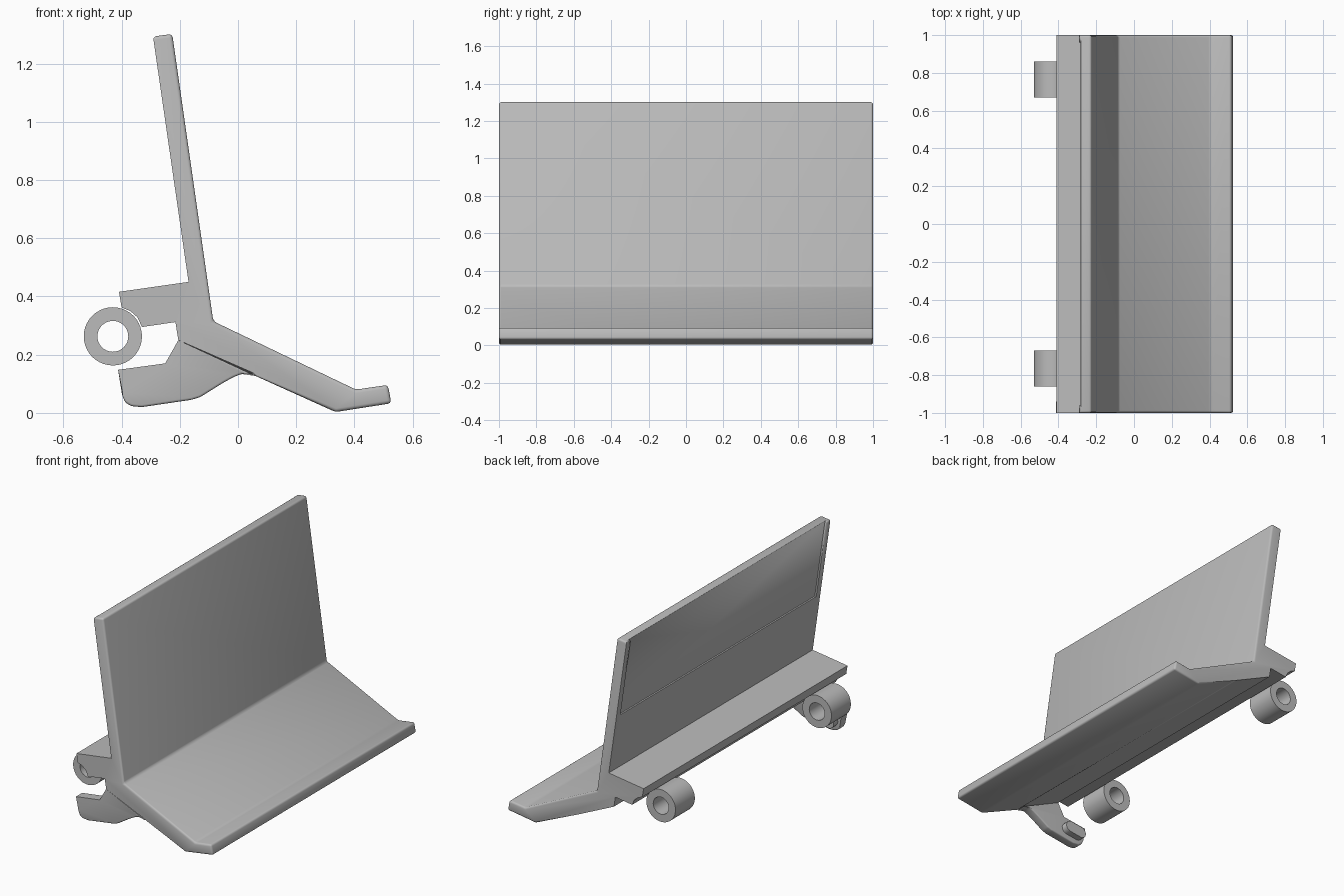
import bpy, bmesh, math

if "Cube" in bpy.data.objects:
    bpy.data.objects.remove(bpy.data.objects["Cube"])

grey = bpy.data.materials.new("plain grey")
grey.use_nodes = True
colour = (0.5, 0.5, 0.5, 1)
grey.diffuse_color = colour
grey.node_tree.nodes["Principled BSDF"].inputs["Base Color"].default_value = colour


def finish(bm, name):
    bmesh.ops.recalc_face_normals(bm, faces=bm.faces)
    mesh = bpy.data.meshes.new(name)
    bm.to_mesh(mesh)
    bm.free()
    obj = bpy.data.objects.new(name, mesh)
    bpy.context.collection.objects.link(obj)
    mesh.materials.append(grey)
    bpy.ops.object.select_all(action='DESELECT')
    obj.select_set(True)
    bpy.context.view_layer.objects.active = obj
    bpy.ops.object.shade_smooth_by_angle(angle=math.radians(35))
    return obj


def extrude(name, points, y0, y1, rounded=(), radius=0.012):
    """Extrude an x-z profile along y, rounding the edges among chosen points."""
    bm = bmesh.new()
    front = [bm.verts.new((x, y0, z)) for x, z in points]
    back = [bm.verts.new((x, y1, z)) for x, z in points]
    bm.faces.new(front)
    bm.faces.new(back)
    for i in range(len(points)):
        j = (i + 1) % len(points)
        bm.faces.new((front[i], front[j], back[j], back[i]))
    soft = {v for i in rounded for v in (front[i], back[i])}
    edges = [e for e in bm.edges if e.verts[0] in soft and e.verts[1] in soft]
    if edges:
        bmesh.ops.recalc_face_normals(bm, faces=bm.faces)
        bmesh.ops.bevel(bm, geom=edges, offset=radius, segments=3,
                        profile=0.5, affect='EDGES')
    return finish(bm, name)


# Back panel, sloping seat with raised lip, and rear flange in one section
body_profile = [
    (-0.17, 0.45), (-0.292, 1.293), (-0.226, 1.302), (-0.085, 0.315),
    (0.405, 0.08), (0.515, 0.096), (0.527, 0.033), (0.335, 0.003),
    (0.06, 0.127), (-0.205, 0.25), (-0.215, 0.312), (-0.33, 0.295),
    (-0.345, 0.328), (-0.37, 0.35), (-0.40, 0.362), (-0.409, 0.416)]
body = extrude("back_and_seat", body_profile, -1, 1, rounded=range(1, 9))

# Shallow recess in the upper rear of the back panel, open at the top
slope = (-0.292 + 0.17) / (1.293 - 0.45)
rear = lambda z: -0.17 + slope * (z - 0.45)
cutter = extrude("recess_cutter",
                 [(rear(0.81) - 0.1, 0.81), (rear(0.81) + 0.01, 0.81),
                  (rear(1.4) + 0.01, 1.4), (rear(1.4) - 0.1, 1.4)],
                 -0.96, 0.96)
cutter.hide_render = True
cutter.hide_set(True)
recess = body.modifiers.new("recess", 'BOOLEAN')
recess.operation = 'DIFFERENCE'
recess.solver = 'EXACT'
recess.object = cutter

# Curved hook plate under one end
hook_profile = [
    (-0.205, 0.25), (-0.25, 0.17), (-0.412, 0.148), (-0.398, 0.06),
    (-0.388, 0.036), (-0.366, 0.023), (-0.33, 0.02), (-0.16, 0.045),
    (-0.13, 0.054), (-0.05, 0.104), (-0.015, 0.123), (0.01, 0.133),
    (0.03, 0.136), (0.06, 0.127)]
extrude("hook", hook_profile, -1, -0.94, rounded=range(3, 13), radius=0.008)

# Rounded pad on the inner side of the hook
pad = []
tilt = math.radians(8)
for k in range(18):
    a = math.radians(-90 + k * 180 / 8 if k < 9 else 90 + (k - 9) * 180 / 8)
    x = math.cos(a) * 0.035 + (0.04 if k < 9 else -0.04)
    z = math.sin(a) * 0.035
    pad.append((-0.31 + x * math.cos(tilt) - z * math.sin(tilt),
                0.09 + x * math.sin(tilt) + z * math.cos(tilt)))
extrude("hook_pad", pad, -0.945, -0.90)


# Two hollow hinge barrels behind the flange
def barrel(name, y, length=0.19, sides=40):
    bm = bmesh.new()
    rings = []
    for radius, end in ((0.1, -0.5), (0.1, 0.5), (0.053, 0.5), (0.053, -0.5)):
        rings.append([bm.verts.new((-0.43 + radius * math.cos(t), y + end * length,
                                    0.263 + radius * math.sin(t)))
                      for t in (math.tau * i / sides for i in range(sides))])
    for r in range(4):
        a, b = rings[r], rings[(r + 1) % 4]
        for i in range(sides):
            j = (i + 1) % sides
            bm.faces.new((a[i], a[j], b[j], b[i]))
    return finish(bm, name)


for name, side in (("front_barrel", -1), ("rear_barrel", 1)):
    barrel(name, side * 0.765)
